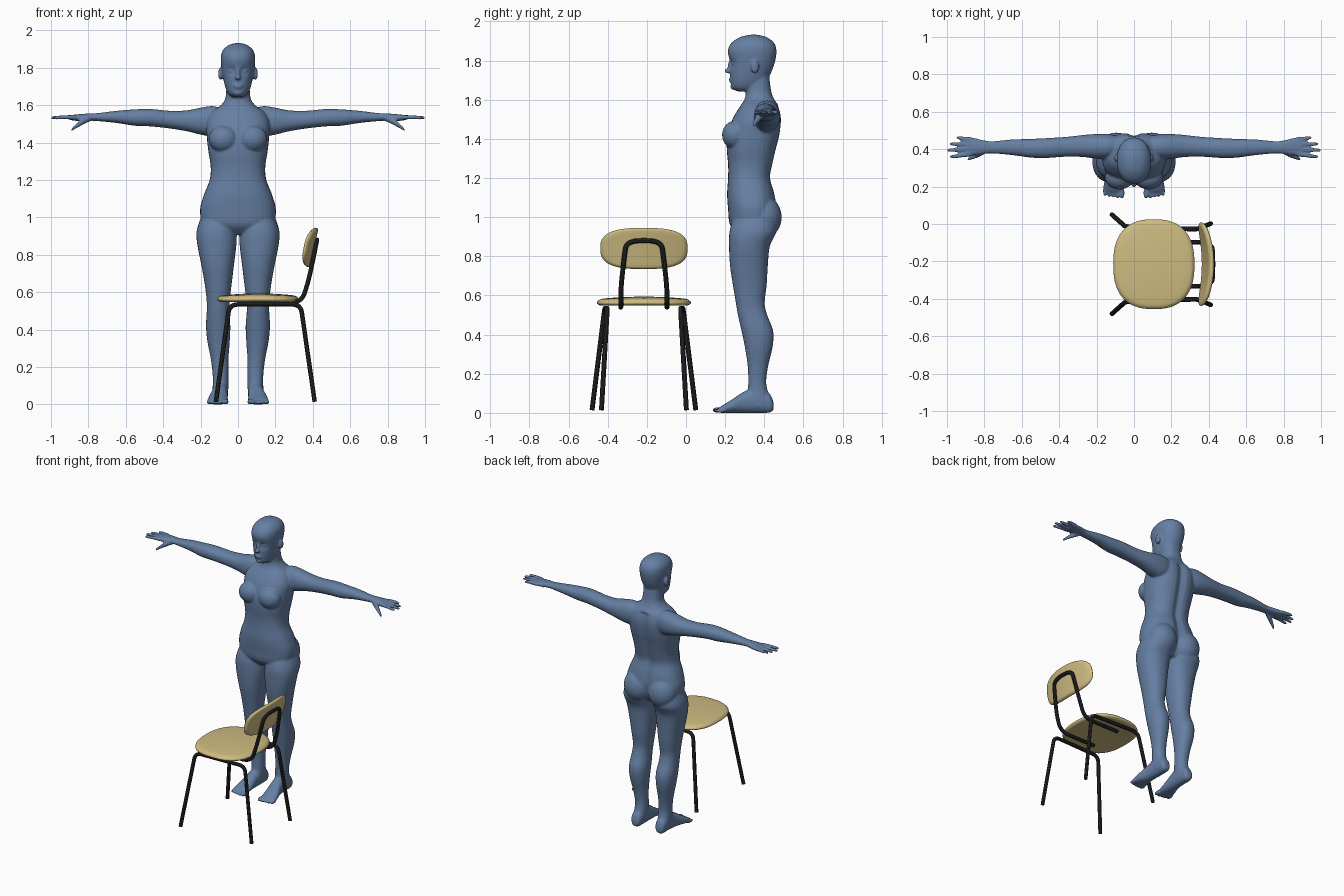
import bpy, bmesh, math
from mathutils import Vector, Matrix

old = bpy.data.objects.get("Cube")
if old:
    bpy.data.objects.remove(old)


def material(name, color):
    m = bpy.data.materials.new(name)
    m.use_nodes = True
    m.diffuse_color = (*color, 1)
    bsdf = m.node_tree.nodes["Principled BSDF"]
    bsdf.inputs["Base Color"].default_value = (*color, 1)
    bsdf.inputs["Roughness"].default_value = 0.6
    return m


BLUE = material("figure blue", (0.13, 0.21, 0.36))
YELLOW = material("pale wood yellow", (0.62, 0.50, 0.22))
BLACK = material("black metal", (0.025, 0.025, 0.025))


def spline(a, b, c, d, t):
    """Catmull-Rom blend of four sections."""
    return [q + 0.5 * t * (r - p + t * (2 * p - 5 * q + 4 * r - s + t * (3 * (q - r) + s - p)))
            for p, q, r, s in zip(a, b, c, d)]


def loft(bm, sections, place, power=2.2, segs=32, steps=5):
    """Skin oval sections (t, low, high, mid, half); place turns (a, b, t) into a point."""
    ext = [sections[0], *sections, sections[-1]]
    dense = [spline(*ext[i:i + 4], k / steps) for i in range(len(sections) - 1) for k in range(steps)]
    dense.append(sections[-1])
    rings = []
    for t, low, high, mid, half in dense:
        ring = []
        for k in range(segs):
            u = math.tau * k / segs
            c, s = [math.copysign(abs(f(u)) ** (2 / power), f(u)) for f in (math.cos, math.sin)]
            ring.append(bm.verts.new(place((low + high) / 2 + c * (high - low) / 2, mid + s * half, t)))
        rings.append(ring)
    for r, q in zip(rings, rings[1:]):
        for k in range(segs):
            n = (k + 1) % segs
            bm.faces.new((r[k], r[n], q[n], q[k]))
    bm.faces.new(rings[0])
    bm.faces.new(rings[-1])
    return [v for ring in rings for v in ring]


def ball(bm, center, radii):
    mat = Matrix.Translation(center) @ Matrix.Diagonal((*radii, 1))
    bmesh.ops.create_uvsphere(bm, u_segments=24, v_segments=16, radius=1, matrix=mat)


def finish(name, bm, mat):
    bmesh.ops.recalc_face_normals(bm, faces=bm.faces)
    for f in bm.faces:
        f.smooth = True
    me = bpy.data.meshes.new(name)
    bm.to_mesh(me)
    bm.free()
    me.materials.append(mat)
    ob = bpy.data.objects.new(name, me)
    bpy.context.collection.objects.link(ob)
    return ob


def bump(dx, dz, size):
    return math.exp(-(dx * dx + dz * dz) / size ** 2)


def upright(a, b, t):
    return (b, a, t)


# ---- Figure: torso and neck, with a groove along the spine
body = bmesh.new()
torso = loft(body, [
    (.91, .27, .42, 0, .10), (.96, .225, .45, 0, .185), (1.04, .215, .465, 0, .203),
    (1.12, .21, .455, 0, .183), (1.2, .215, .435, 0, .152), (1.27, .215, .447, 0, .146),
    (1.35, .208, .465, 0, .158), (1.42, .212, .482, 0, .166), (1.5, .237, .49, 0, .17),
    (1.56, .272, .478, 0, .145), (1.6, .298, .452, 0, .092), (1.64, .305, .436, 0, .067),
    (1.72, .30, .425, 0, .062)], upright, 2.4)
for v in torso:
    if v.co.y > .37 and v.co.z < 1.56:
        v.co.y -= .02 * bump(v.co.x, 0, .03)

# Head with hollowed eye sockets
head = loft(body, [
    (1.643, .26, .35, 0, .03), (1.662, .234, .385, 0, .052), (1.70, .228, .415, 0, .069),
    (1.75, .225, .44, 0, .08), (1.80, .222, .456, 0, .088), (1.85, .214, .462, 0, .092),
    (1.89, .232, .45, 0, .083), (1.92, .277, .41, 0, .053), (1.932, .33, .365, 0, .015)],
    upright, 2.2, 64, 8)
for v in head:
    if v.co.y < .3:
        v.co.y += .014 * sum(bump(v.co.x - e, v.co.z - 1.783, .02) for e in (-.034, .034))
ball(body, (0, .213, 1.747), (.015, .017, .013))
ball(body, (0, .226, 1.768), (.011, .014, .034))
ball(body, (0, .229, 1.705), (.027, .011, .007))
ball(body, (0, .231, 1.695), (.023, .011, .007))
ball(body, (0, .242, 1.666), (.024, .015, .016))

for s in (1, -1):
    # Face and torso volumes
    ball(body, (s * .034, .246, 1.783), (.014, .012, .011))
    ball(body, (s * .094, .352, 1.768), (.012, .021, .034))
    ball(body, (s * .078, .25, 1.42), (.078, .066, .072))
    ball(body, (s * .095, .395, 1.0), (.10, .094, .11))

    # Leg
    loft(body, [
        (1.02, .25, .45, .1, .09), (.93, .223, .462, .114, .107), (.85, .22, .428, .113, .104),
        (.75, .225, .418, .109, .088), (.65, .24, .412, .106, .073), (.56, .255, .402, .106, .062),
        (.5, .265, .415, .107, .06), (.42, .283, .445, .106, .065), (.34, .3, .443, .104, .06),
        (.24, .315, .42, .098, .047), (.15, .318, .41, .093, .042), (.07, .31, .43, .094, .042),
        (.03, .31, .43, .094, .038)], lambda a, b, t: (s * b, a, t))

    # Foot and toes
    loft(body, [
        (.447, .015, .055, .095, .02), (.425, .001, .1, .095, .036), (.36, 0, .13, .094, .041),
        (.29, 0, .105, .098, .043), (.23, 0, .065, .106, .052), (.185, 0, .038, .109, .055),
        (.17, .004, .028, .11, .047)], lambda a, b, t: (s * b, t, a))
    for i in range(5):
        r = .015 if i == 0 else .0115
        ball(body, (s * (.065 + .0225 * i), .165 + .004 * max(0, i - 1), r), (r, .03, r))

    # Arm
    def sideways(a, b, t):
        return (s * t, b, a)
    loft(body, [
        (.06, 1.47, 1.57, .42, .045), (.13, 1.435, 1.595, .415, .064), (.2, 1.443, 1.587, .415, .066),
        (.27, 1.46, 1.573, .417, .059), (.36, 1.475, 1.57, .413, .053), (.47, 1.487, 1.58, .406, .053),
        (.55, 1.49, 1.578, .405, .05), (.65, 1.505, 1.57, .41, .042), (.75, 1.515, 1.558, .41, .033),
        (.8, 1.517, 1.556, .411, .036), (.86, 1.516, 1.551, .413, .048), (.9, 1.522, 1.547, .413, .046)],
        sideways)

    # Fingers and thumb
    def finger(points):
        loft(body, [(x, z - r, z + r, y, r) for x, y, z, r in points], sideways, 2, 16)
    for i, tip in enumerate((.95, .985, 1.0, .985)):
        y = .452 - .026 * i
        spread = .005 - .004 * i
        finger([(.87, y, 1.535, .013), (.92, y + spread, 1.536, .0115),
                (tip - .01, y + 2 * spread, 1.533, .009), (tip, y + 2 * spread, 1.532, .004)])
    finger([(.79, .395, 1.53, .016), (.83, .375, 1.513, .018), (.87, .355, 1.485, .012),
            (.886, .347, 1.472, .009), (.892, .345, 1.467, .004)])

figure = finish("human_figure", body, BLUE)
remesh = figure.modifiers.new("Merge parts", 'REMESH')
remesh.mode = 'VOXEL'
remesh.voxel_size = .006
remesh.use_smooth_shade = True
soften = figure.modifiers.new("Soften joins", 'SMOOTH')
soften.factor = .5
soften.iterations = 5

# ---- Chair
MID = -.215


def panel(name, ra, rb, thick, place, bend, power):
    """Rounded slab with soft edges, shaped afterwards by bend."""
    bm = bmesh.new()
    rim = [(.01, 0), (.5, 0), (.88, 0), (.97, .2), (1, .5)]
    rim += [(k, 1 - h) for k, h in reversed(rim[:-1])]
    loft(bm, [((h - .5) * thick, -k * ra, k * ra, 0, k * rb) for k, h in rim], place, power, 64, 4)
    for v in bm.verts:
        bend(v.co)
    return finish(name, bm, YELLOW)


def bend_seat(p):
    p.z -= .014 * ((p.x / .217) ** 2 + (p.y / .24) ** 2)
    p += Vector((.106, MID, .577))


def bend_backrest(p):
    p.x += .2 * p.z - .036 * (p.y / .223) ** 2
    p += Vector((.395, MID, .84))


panel("seat", .217, .24, .034, lambda a, b, t: (a, b, t), bend_seat, 2.5)
panel("backrest", .105, .223, .028, lambda a, b, t: (t, b, a), bend_backrest, 2.8)


def tube(name, points, cut, radius=.0125):
    """Round metal tube along a path with rounded corners."""
    pts = [Vector(p) for p in points]
    path = [pts[0]]
    for a, b, c in zip(pts, pts[1:], pts[2:]):
        p = b + (a - b).normalized() * min(cut, (a - b).length / 2)
        q = b + (c - b).normalized() * min(cut, (c - b).length / 2)
        path += [p.lerp(b, k / 8).lerp(b.lerp(q, k / 8), k / 8) for k in range(9)]
    path.append(pts[-1])
    cu = bpy.data.curves.new(name, 'CURVE')
    cu.dimensions = '3D'
    cu.bevel_depth = radius
    cu.bevel_resolution = 3
    cu.use_fill_caps = True
    sp = cu.splines.new('POLY')
    sp.points.add(len(path) - 1)
    for point, co in zip(sp.points, path):
        point.co = (*co, 1)
    cu.materials.append(BLACK)
    ob = bpy.data.objects.new(name, cu)
    bpy.context.collection.objects.link(ob)
    bpy.ops.object.select_all(action='DESELECT')
    ob.select_set(True)
    bpy.context.view_layer.objects.active = ob
    bpy.ops.object.convert(target='MESH')
    bpy.ops.object.shade_smooth_by_angle()


# Side frames: front leg, rail under the seat and back leg in one tube
for side, s in (("left", 1), ("right", -1)):
    tube(side + "_leg_frame", [
        (-.118, MID + s * .265, .015), (-.045, MID + s * .2, .535),
        (.335, MID + s * .187, .535), (.41, MID + s * .217, .015)], .045)

# Backrest support: one looped tube from under the seat
half = [(.06, .118, .54), (.335, .118, .54), (.372, .118, .64), (.407, .1, .8), (.422, .088, .88)]
tube("backrest_support", [(x, MID + y, z) for x, y, z in half]
     + [(x, MID - y, z) for x, y, z in reversed(half)], .075)
